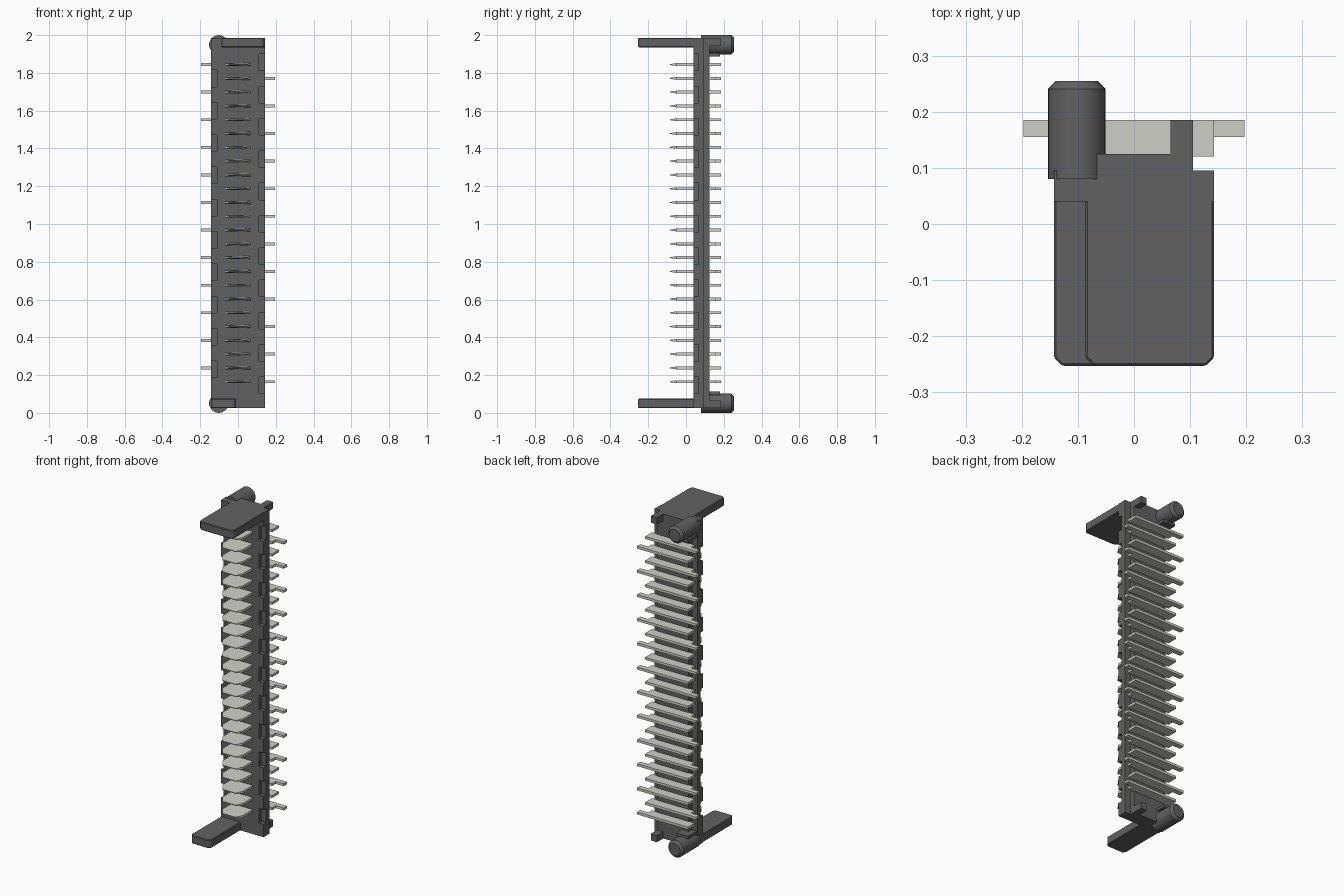
import bpy, bmesh
from mathutils import Vector

if "Cube" in bpy.data.objects:
    bpy.data.objects.remove(bpy.data.objects["Cube"])


def material(name, rgb):
    m = bpy.data.materials.new(name)
    m.diffuse_color = (*rgb, 1)
    m.use_nodes = True
    m.node_tree.nodes["Principled BSDF"].inputs["Base Color"].default_value = m.diffuse_color
    return m


DARK = material("dark_plastic", (0.12, 0.12, 0.12))
METAL = material("tin_metal", (0.62, 0.62, 0.58))


def extrude(name, outline, axis, lo, hi, mat):
    """Extrude a 2D outline; axis z takes (x,y), y takes (x,z), x takes (y,z)."""
    place = {"z": lambda a, b, c: (a, b, c),
             "y": lambda a, b, c: (a, c, b),
             "x": lambda a, b, c: (c, a, b)}[axis]
    bm = bmesh.new()
    f = bm.faces.new([bm.verts.new(place(a, b, lo)) for a, b in outline])
    r = bmesh.ops.extrude_face_region(bm, geom=[f])
    move = Vector(place(0, 0, hi - lo))
    bmesh.ops.translate(bm, vec=move, verts=[v for v in r["geom"] if isinstance(v, bmesh.types.BMVert)])
    bmesh.ops.recalc_face_normals(bm, faces=bm.faces)
    me = bpy.data.meshes.new(name)
    bm.to_mesh(me)
    bm.free()
    ob = bpy.data.objects.new(name, me)
    bpy.context.collection.objects.link(ob)
    me.materials.append(mat)
    return ob


def box(name, x0, x1, y0, y1, z0, z1, mat=DARK):
    return extrude(name, [(x0, y0), (x1, y0), (x1, y1), (x0, y1)], "z", z0, z1, mat)


Z0, Z1, W = 0.025, 1.985, 0.143

# Housing with a stepped back
extrude("housing_core", [(-W, 0.065), (W, 0.065), (W, 0.095), (0.105, 0.095), (0.105, 0.125),
                         (-0.105, 0.125), (-0.105, 0.095), (-W, 0.095)], "z", Z0, Z1, DARK)

# Front plate with notched side edges
PITCH, HALF = 0.171, 0.044


def edge(side, first, count):
    pts = [(side * W, Z0)]
    for i in range(count):
        c = first + i * PITCH
        pts += [(side * W, c - HALF), (side * 0.112, c - HALF),
                (side * 0.112, c + HALF), (side * W, c + HALF)]
    return pts + [(side * W, Z1)]


extrude("housing_front_plate", edge(1, 0.146, 11) + edge(-1, 0.2315, 10)[::-1],
        "y", 0.04, 0.065, DARK)


# End arms with chamfered front corners
def arm(name, x0, x1, z0, z1):
    c, y = 0.015, -0.253
    ob = extrude(name, [(x0, 0.045), (x0, y + c), (x0 + c, y), (x1 - c, y), (x1, y + c), (x1, 0.045)],
                 "z", z0, z1, DARK)
    mod = ob.modifiers.new("soft_edges", "BEVEL")
    mod.width = 0.004
    mod.segments = 1


arm("top_arm", -0.087, W, 1.935, Z1)
arm("bottom_arm", -W, -0.01, Z0, 0.075)


# Locating pegs with chamfered tips, and standoffs beside them
def peg(name, z):
    bm = bmesh.new()
    rings = []
    import math
    for r, y in ((0.051, 0.08), (0.051, 0.241), (0.037, 0.255)):
        rings.append([bm.verts.new((-0.102 + r * math.cos(i * math.tau / 32), y,
                                    z + r * math.sin(i * math.tau / 32))) for i in range(32)])
    for a, b in zip(rings, rings[1:]):
        for i in range(32):
            j = (i + 1) % 32
            bm.faces.new((a[i], a[j], b[j], b[i]))
    bm.faces.new(rings[0])
    bm.faces.new(rings[-1])
    bmesh.ops.recalc_face_normals(bm, faces=bm.faces)
    me = bpy.data.meshes.new(name)
    bm.to_mesh(me)
    bm.free()
    me.materials.append(DARK)
    ob = bpy.data.objects.new(name, me)
    bpy.context.collection.objects.link(ob)
    bpy.context.view_layer.objects.active = ob
    ob.select_set(True)
    bpy.ops.object.shade_smooth_by_angle(angle=0.5)
    ob.select_set(False)


for end, z, s in (("bottom", 0.051, 1), ("top", 1.949, -1)):
    peg(end + "_peg", z)
    outer = Z0 if s > 0 else Z1
    za, zb = sorted((outer, outer + s * 0.04))
    box(end + "_standoff", 0.065, 0.105, 0.12, 0.185, za, zb)
    za, zb = sorted((z + s * 0.045, z + s * 0.062))
    box(end + "_peg_rib", -0.14, -0.06, 0.09, 0.18, za, zb)

# Contacts: front blade with tapered tip, back bar with a tail on alternating sides
for i in range(24):
    z, t = 0.165 + i * 0.073, 0.0075
    s = 1 if i % 2 == 0 else -1
    blade = extrude(f"blade_{i + 1}", [(-0.07, 0.05), (-0.07, -0.05), (-0.045, -0.085),
                                      (0.045, -0.085), (0.07, -0.05), (0.07, 0.05)],
                    "z", z - t, z + t, METAL)
    for v in blade.data.vertices:
        if v.co.y < -0.08:
            v.co.z = z + (v.co.z - z) * 0.3
    extrude(f"contact_bar_{i + 1}", [(-W * s, 0.12), (W * s, 0.12), (W * s, 0.155), (0.197 * s, 0.155),
                                    (0.197 * s, 0.185), (-W * s, 0.185)], "z", z - t, z + t, METAL)
